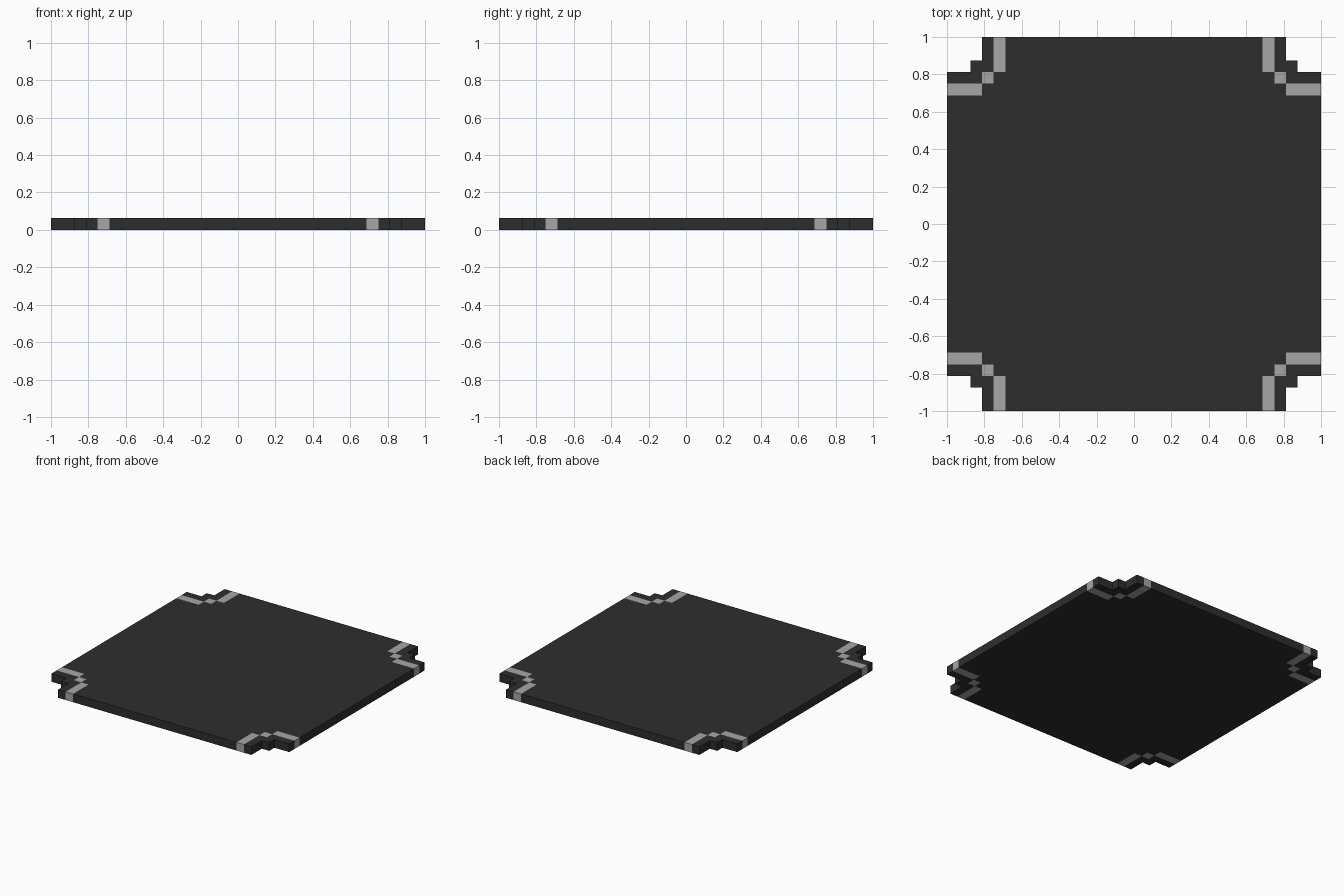
import bpy, bmesh

if "Cube" in bpy.data.objects:
    bpy.data.objects.remove(bpy.data.objects["Cube"])

THICK = 0.0625
HALF = [0.6875, 0.75, 0.8125, 0.875, 1.0]
LINES = [-v for v in reversed(HALF)] + HALF


def material(name, value):
    m = bpy.data.materials.new(name)
    m.diffuse_color = (value, value, value, 1)
    m.use_nodes = True
    m.node_tree.nodes["Principled BSDF"].inputs["Base Color"].default_value = m.diffuse_color
    return m


def far_near(x, y):
    return max(abs(x), abs(y)), min(abs(x), abs(y))


def is_notch(x, y):
    far, near = far_near(x, y)
    return near > 0.8125 and far > 0.875


def is_trim(x, y):
    far, near = far_near(x, y)
    strip = far > 0.8125 and 0.6875 < near < 0.75
    stud = 0.75 < near and far < 0.8125
    return strip or stud


# Plate outline with stepped corner notches, laid out as a coarse grid
bm = bmesh.new()
verts = [[bm.verts.new((x, y, 0)) for y in LINES] for x in LINES]
n = len(LINES) - 1
for i in range(n):
    for j in range(n):
        cx = (LINES[i] + LINES[i + 1]) / 2
        cy = (LINES[j] + LINES[j + 1]) / 2
        if not is_notch(cx, cy):
            bm.faces.new((verts[i][j], verts[i + 1][j],
                          verts[i + 1][j + 1], verts[i][j + 1]))
bmesh.ops.delete(bm, geom=[v for v in bm.verts if not v.link_faces], context='VERTS')

# Thickness
ext = bmesh.ops.extrude_face_region(bm, geom=bm.faces[:], use_keep_orig=True)
bmesh.ops.translate(bm, vec=(0, 0, THICK),
                    verts=[g for g in ext["geom"] if isinstance(g, bmesh.types.BMVert)])
bmesh.ops.recalc_face_normals(bm, faces=bm.faces[:])

# Pale corner trim runs right through the plate
for f in bm.faces:
    c = f.calc_center_median()
    f.material_index = int(is_trim(c.x, c.y))

mesh = bpy.data.meshes.new("notched_plate")
bm.to_mesh(mesh)
bm.free()
mesh.materials.append(material("dark_grey", 0.027))
mesh.materials.append(material("light_grey", 0.38))
bpy.context.collection.objects.link(bpy.data.objects.new("notched_plate", mesh))
